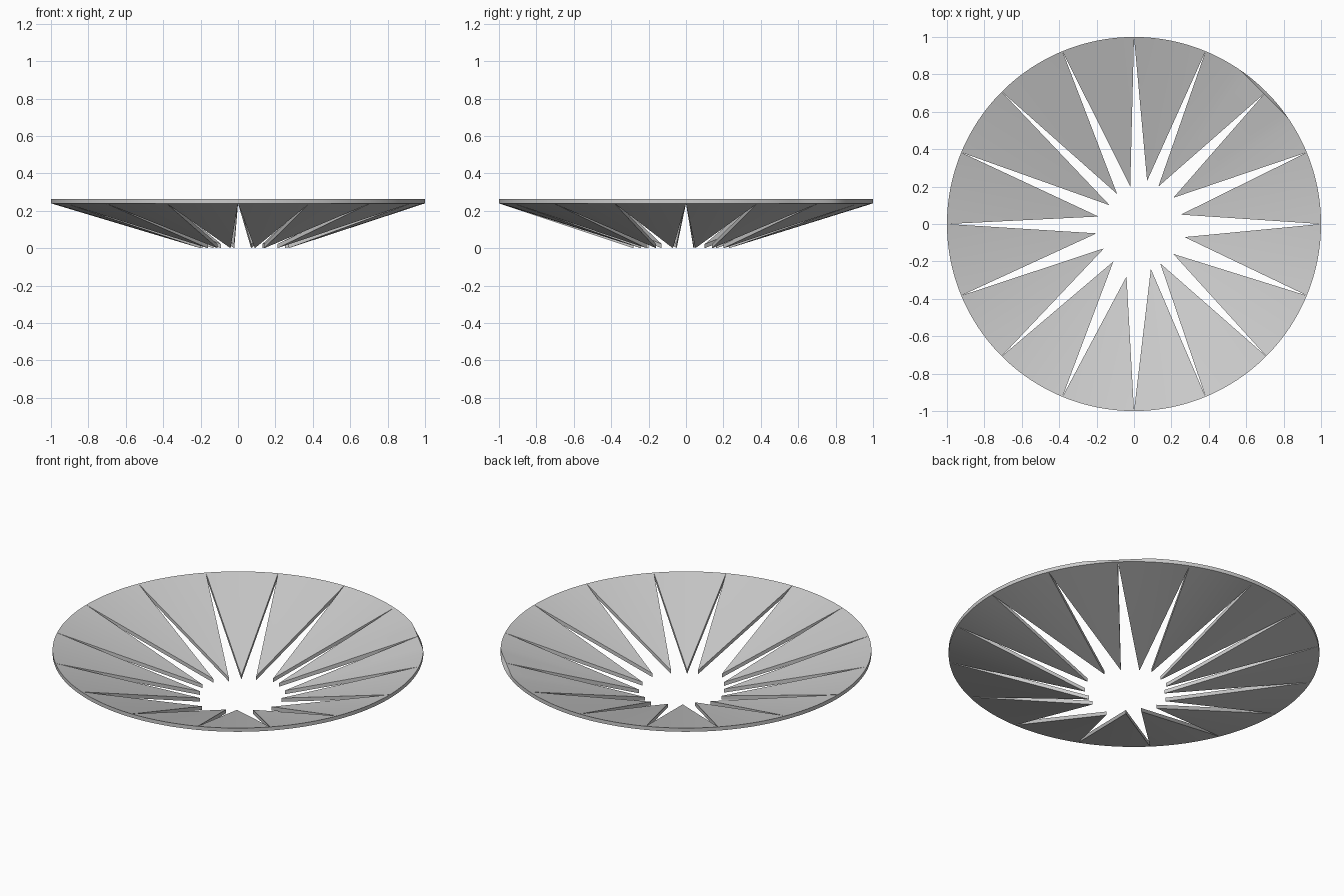
import bpy, bmesh
from math import cos, sin, pi, radians

if "Cube" in bpy.data.objects:
    bpy.data.objects.remove(bpy.data.objects["Cube"])

PETALS = 16
ARC_STEPS = 12
RIM_Z = 0.24        # underside height at the rim
THICK = 0.022       # vertical thickness of the sheet
SPAN = 2 * pi / PETALS

# Inner points of the petals, counter-clockwise from +x
TIPS = [(0.25, 0.05), (0.21, 0.14), (0.13, 0.20), (0.07, 0.23),
        (-0.02, 0.20), (-0.09, 0.16), (-0.13, 0.10), (-0.19, 0.04),
        (-0.20, -0.05), (-0.16, -0.13), (-0.11, -0.20), (-0.04, -0.28),
        (0.09, -0.24), (0.14, -0.21), (0.21, -0.16), (0.27, -0.07)]

grey = bpy.data.materials.new("light grey")
grey.use_nodes = True
grey.diffuse_color = (0.6, 0.6, 0.6, 1)
grey.node_tree.nodes["Principled BSDF"].inputs["Base Color"].default_value = grey.diffuse_color


def top_radius(angle):
    """Upper rim is round, with one shallow flat at the back left."""
    offset = abs(angle - pi / 4)
    half = radians(10)
    return cos(half) / cos(offset) if offset < half else 1.0


def petal(index, tip):
    angles = [(index + s / ARC_STEPS) * SPAN for s in range(ARC_STEPS + 1)]
    bm = bmesh.new()
    # Closed outline: the tip, then the rim arc
    low = [bm.verts.new((*tip, 0))]
    high = [bm.verts.new((*tip, THICK))]
    for a in angles:
        r = top_radius(a)
        low.append(bm.verts.new((cos(a), sin(a), RIM_Z)))
        high.append(bm.verts.new((r * cos(a), r * sin(a), RIM_Z + THICK)))
    # Conical fans above and below
    for i in range(1, len(low) - 1):
        bm.faces.new((high[0], high[i], high[i + 1]))
        bm.faces.new((low[0], low[i + 1], low[i]))
    # Slit walls and rim wall
    for i in range(len(low)):
        j = (i + 1) % len(low)
        bm.faces.new((low[i], low[j], high[j], high[i]))
    bmesh.ops.recalc_face_normals(bm, faces=bm.faces)
    name = f"dish_petal_{index + 1:02d}"
    mesh = bpy.data.meshes.new(name)
    bm.to_mesh(mesh)
    bm.free()
    mesh.materials.append(grey)
    obj = bpy.data.objects.new(name, mesh)
    bpy.context.collection.objects.link(obj)
    return obj


bpy.ops.object.select_all(action='DESELECT')
for k, tip in enumerate(TIPS):
    obj = petal(k, tip)
    obj.select_set(True)
    bpy.context.view_layer.objects.active = obj
bpy.ops.object.shade_smooth_by_angle(angle=radians(30))
